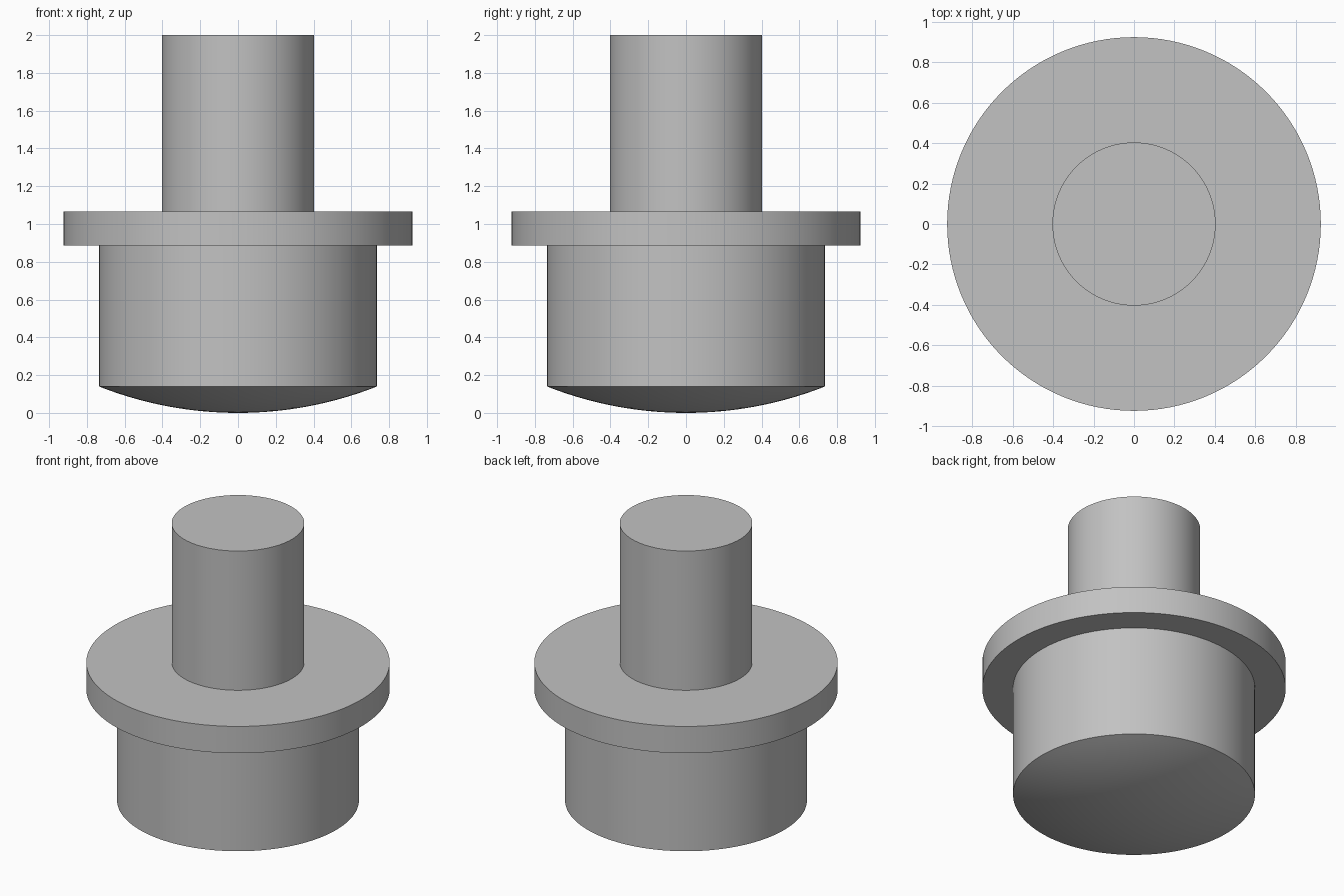
import bpy
import bmesh
from math import asin, cos, sin, pi, radians

# Main dimensions
STEM_R, FLANGE_R, BODY_R = 0.403, 0.923, 0.736
DOME_H, FLANGE_BOTTOM, FLANGE_TOP, TOP = 0.14, 0.885, 1.065, 2.0
SEGMENTS, DOME_STEPS = 128, 16

cube = bpy.data.objects.get("Cube")
if cube:
    bpy.data.objects.remove(cube, do_unlink=True)

# Plain grey metal
grey = bpy.data.materials.new("grey_metal")
grey.use_nodes = True
colour = (0.54, 0.54, 0.54, 1)
grey.diffuse_color = colour
grey.node_tree.nodes["Principled BSDF"].inputs["Base Color"].default_value = colour

# Domed underside: shallow spherical arc from the axis out to the body edge
dome_r = (BODY_R ** 2 + DOME_H ** 2) / (2 * DOME_H)
half_angle = asin(BODY_R / dome_r)
angles = [half_angle * i / DOME_STEPS for i in range(DOME_STEPS + 1)]
profile = [(dome_r * sin(a), dome_r * (1 - cos(a))) for a in angles]

# Body, flange and stem steps, closing on the axis
profile += [
    (BODY_R, FLANGE_BOTTOM), (FLANGE_R, FLANGE_BOTTOM),
    (FLANGE_R, FLANGE_TOP), (STEM_R, FLANGE_TOP),
    (STEM_R, TOP), (0, TOP),
]

# Revolve the profile into one solid
bm = bmesh.new()
verts = [bm.verts.new((r, 0, z)) for r, z in profile]
edges = [bm.edges.new(pair) for pair in zip(verts, verts[1:])]
bmesh.ops.spin(bm, geom=verts + edges, cent=(0, 0, 0), axis=(0, 0, 1),
               angle=2 * pi, steps=SEGMENTS, use_merge=False)
bmesh.ops.remove_doubles(bm, verts=bm.verts, dist=0.0001)
bmesh.ops.recalc_face_normals(bm, faces=bm.faces)
mesh = bpy.data.meshes.new("flanged_plug")
bm.to_mesh(mesh)
bm.free()
mesh.materials.append(grey)

plug = bpy.data.objects.new("flanged_plug", mesh)
bpy.context.collection.objects.link(plug)

# Smooth round walls, crisp steps
bpy.ops.object.select_all(action="DESELECT")
plug.select_set(True)
bpy.context.view_layer.objects.active = plug
bpy.ops.object.shade_smooth_by_angle(angle=radians(30))
